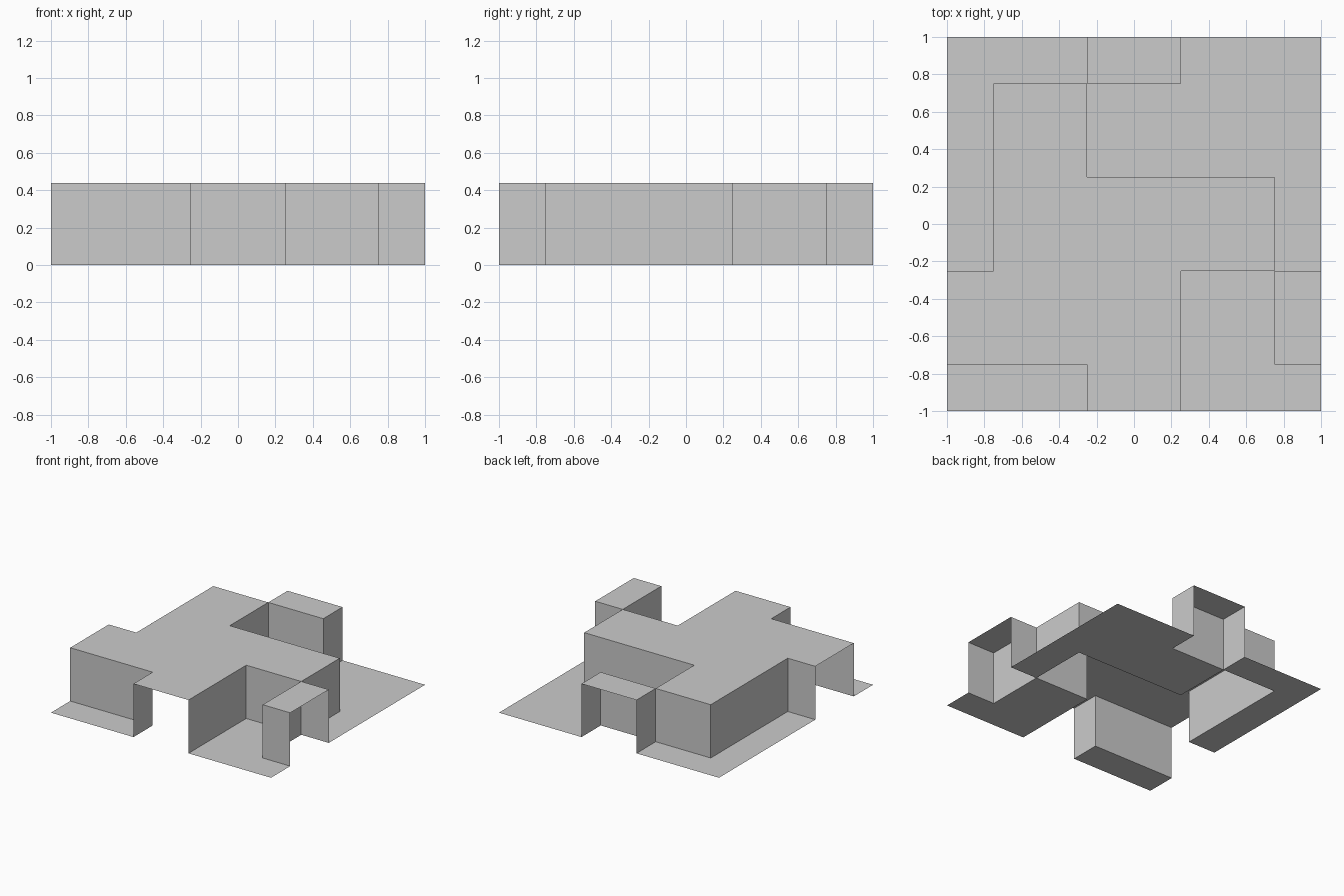
import bpy, bmesh

if "Cube" in bpy.data.objects:
    bpy.data.objects.remove(bpy.data.objects["Cube"])

HEIGHT = 0.438
LINES = [-1, -0.75, -0.25, 0.25, 0.75, 1]
# Raised (#) and low (.) cells, listed back row first
PATTERN = ["..#..",
           ".#...",
           ".###.",
           "###.#",
           "..#.."]


def level(col, row):
    return HEIGHT if PATTERN[4 - row][col] == "#" else 0.0


bm = bmesh.new()


def add_face(*points):
    bm.faces.new([bm.verts.new(p) for p in points])


for row in range(5):
    for col in range(5):
        x0, x1 = LINES[col:col + 2]
        y0, y1 = LINES[row:row + 2]
        z = level(col, row)
        # Flat floor or roof of the cell
        add_face((x0, y0, z), (x1, y0, z), (x1, y1, z), (x0, y1, z))
        # Wall to the right-hand neighbour, where the level steps
        if col < 4 and level(col + 1, row) != z:
            n = level(col + 1, row)
            add_face((x1, y1, z), (x1, y0, z), (x1, y0, n), (x1, y1, n))
        # Wall to the neighbour behind; outer borders stay open
        if row < 4 and level(col, row + 1) != z:
            n = level(col, row + 1)
            add_face((x0, y1, z), (x1, y1, z), (x1, y1, n), (x0, y1, n))

# Weld the sheet and merge coplanar cells
bmesh.ops.remove_doubles(bm, verts=bm.verts, dist=1e-4)
bmesh.ops.dissolve_limit(bm, angle_limit=0.01, verts=bm.verts, edges=bm.edges)

mesh = bpy.data.meshes.new("stepped_tile")
bm.to_mesh(mesh)
bm.free()
bpy.context.collection.objects.link(bpy.data.objects.new("stepped_tile", mesh))
